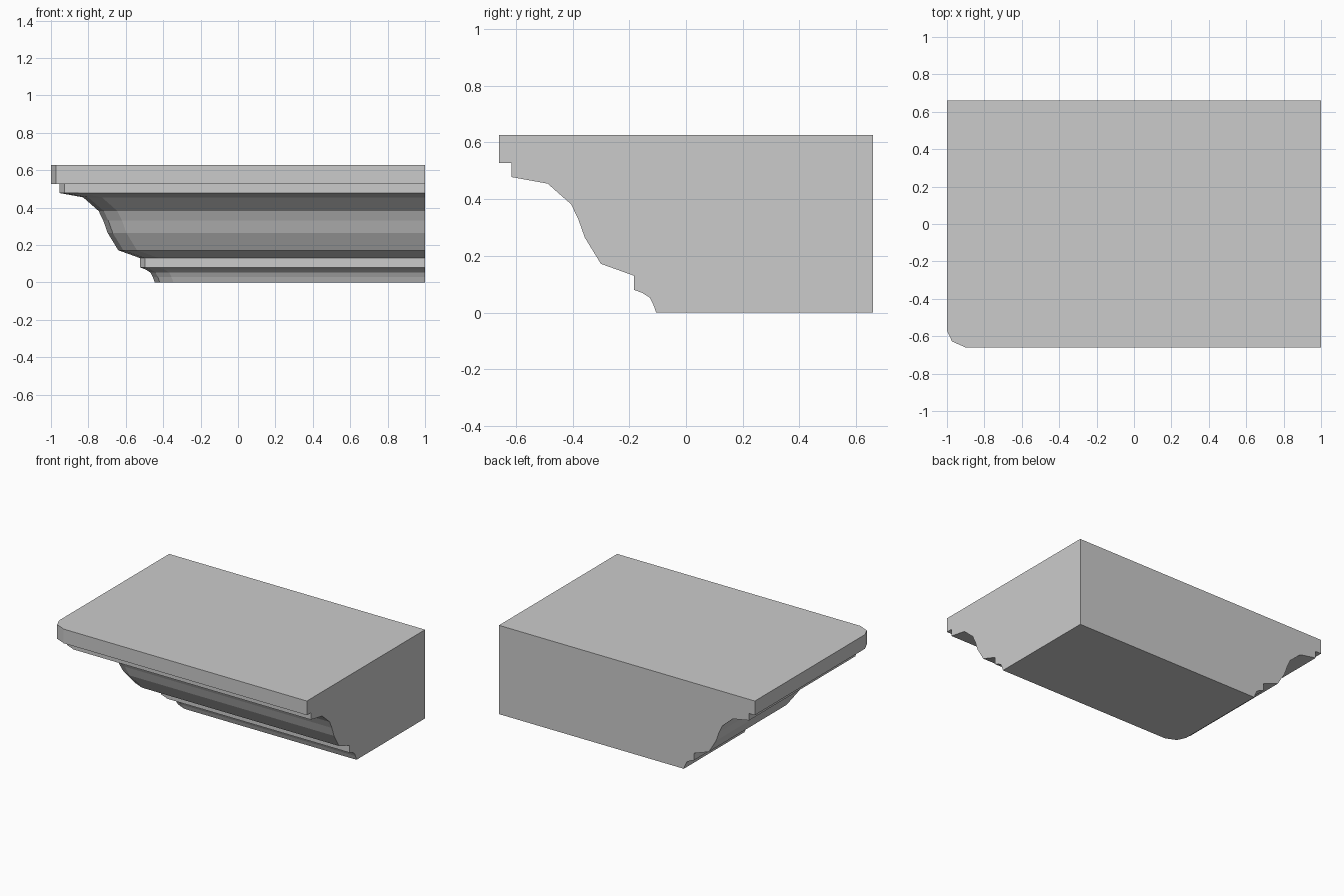
import bpy, bmesh

if "Cube" in bpy.data.objects:
    bpy.data.objects.remove(bpy.data.objects["Cube"])

HX, HY = 1.0, 0.66

# Moulding profile: (inset from the outer edge, height), top to bottom
profile = [(0, 0.627), (0, 0.527), (0.045, 0.527), (0.045, 0.478),
           (0.172, 0.455), (0.255, 0.382), (0.28, 0.33), (0.303, 0.265),
           (0.36, 0.172), (0.477, 0.13), (0.477, 0.08), (0.505, 0.07),
           (0.532, 0.053), (0.544, 0.03), (0.555, 0)]

# Plan path along the left side, round the clipped corner, along the front.
# The flag says whether the inset moves the point in x and y.
path = [(-HX, HY, 1, 0), (-HX, -0.57, 1, 1), (-0.973, -0.628, 1, 1),
        (-0.90, -HY, 1, 1), (HX, -HY, 0, 1)]

bm = bmesh.new()
rows = [[bm.verts.new((x + d * fx, y + d * fy, z)) for x, y, fx, fy in path]
        for d, z in profile]

# Moulded faces swept along the path
for upper, lower in zip(rows, rows[1:]):
    for i in range(len(path) - 1):
        bm.faces.new((upper[i], lower[i], lower[i + 1], upper[i + 1]))

# Flat top, bottom, back and right cut faces
top = bm.verts.new((HX, HY, profile[0][1]))
bottom = bm.verts.new((HX, HY, 0))
bm.faces.new(rows[0] + [top])
bm.faces.new(rows[-1] + [bottom])
bm.faces.new([r[0] for r in rows] + [bottom, top])
bm.faces.new([r[-1] for r in rows] + [bottom, top])
bmesh.ops.recalc_face_normals(bm, faces=bm.faces)

mesh = bpy.data.meshes.new("cornice_corner")
bm.to_mesh(mesh)
bm.free()
bpy.context.collection.objects.link(bpy.data.objects.new("cornice_corner", mesh))
